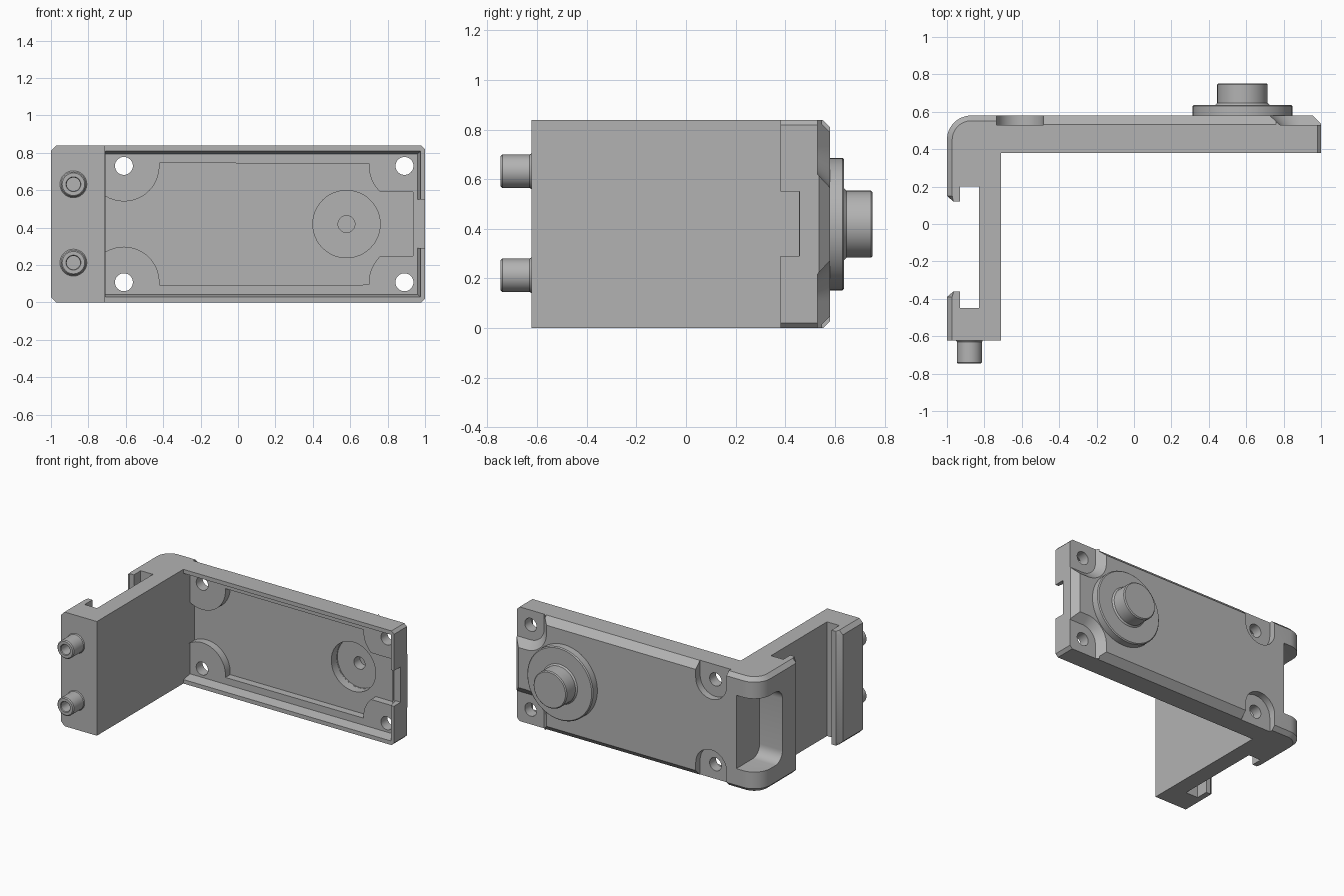
import bpy, bmesh, math

cube = bpy.data.objects.get("Cube")
if cube:
    bpy.data.objects.remove(cube, do_unlink=True)

H = 0.838       # bracket height
MID = H / 2

grey = bpy.data.materials.new("plain_grey")
grey.use_nodes = True
grey.diffuse_color = (0.45, 0.45, 0.45, 1)
grey.node_tree.nodes["Principled BSDF"].inputs["Base Color"].default_value = (0.45, 0.45, 0.45, 1)


def finish(name, bm):
    bmesh.ops.recalc_face_normals(bm, faces=bm.faces)
    me = bpy.data.meshes.new(name)
    bm.to_mesh(me)
    bm.free()
    me.materials.append(grey)
    ob = bpy.data.objects.new(name, me)
    bpy.context.scene.collection.objects.link(ob)
    return ob


def place(axis, p, t):
    return {"x": (t, p[0], p[1]), "y": (p[0], t, p[1]), "z": (p[0], p[1], t)}[axis]


def loft(name, axis, sections):
    """Closed solid through matching outlines, each given as (position, points)."""
    bm = bmesh.new()
    rings = [[bm.verts.new(place(axis, p, t)) for p in pts] for t, pts in sections]
    bm.faces.new(rings[0])
    bm.faces.new(rings[-1])
    for a, b in zip(rings, rings[1:]):
        for i in range(len(a)):
            j = (i + 1) % len(a)
            bm.faces.new((a[i], a[j], b[j], b[i]))
    return finish(name, bm)


def arc(cx, cy, r, a0, a1, n=16):
    return [(cx + r * math.cos(math.radians(a0 + (a1 - a0) * i / n)),
             cy + r * math.sin(math.radians(a0 + (a1 - a0) * i / n))) for i in range(n + 1)]


def rect(x0, x1, z0, z1):
    return [(x0, z0), (x1, z0), (x1, z1), (x0, z1)]


def flip(pts):
    return [(x, H - z) for x, z in pts]


def same(pts):
    return pts


def lathe(name, cx, cz, profile, n=48):
    """Spin (radius, y) points about a y axis line."""
    bm = bmesh.new()
    rings = []
    for r, y in profile:
        if r == 0:
            rings.append([bm.verts.new((cx, y, cz))] * n)
        else:
            rings.append([bm.verts.new((cx + px, y, cz + pz)) for px, pz in arc(0, 0, r, 0, 360, n)[:-1]])
    for a, b in zip(rings, rings[1:]):
        for i in range(n):
            j = (i + 1) % n
            bm.faces.new(list(dict.fromkeys((a[i], a[j], b[j], b[i]))))
    return finish(name, bm)


cutters = []


def cut(axis, pts, lo, hi, end=None):
    ob = loft("cutter", axis, [(lo, pts), (hi, end or pts)])
    ob.hide_render = True
    cutters.append(ob)


def outline(d):
    """Plan of the bracket, its outer side drawn in by d."""
    pts = [(1, 0.38), (1, 0.58 - d)] + arc(-0.87, 0.45, 0.13 - d, 90, 180, 12)
    return pts + [(d - 1, 0.15), (-0.965, 0.12), (-0.93, 0.12), (-0.93, 0.20), (-0.83, 0.20),
                  (-0.83, -0.45), (-0.93, -0.45), (-0.93, -0.36), (-0.965, -0.36),
                  (d - 1, -0.39), (d - 1, -0.623), (-0.71, -0.623), (-0.71, 0.38)]


# L-shaped body with the hooked channel and a bevelled outer rim
B = 0.028
body = loft("bracket_body", "z", [(0, outline(B)), (B, outline(0)), (H - B, outline(0)), (H, outline(B))])

# Front cavity with sloped rim, and its deeper floor leaving rounded bosses
cut("y", rect(-0.7085, 0.985, 0.022, H - 0.022), 0.34, 0.455, rect(-0.7085, 0.96, 0.043, H - 0.043))
upper = arc(-0.61, 0.73, 0.19, 238.5, 364.5) + arc(0.89, 0.73, 0.19, 176, 227.5) + [(0.935, 0.59)]
cut("y", upper + flip(upper)[::-1], 0.43, 0.51)

# Long chamfers and clipped end corners
for side in (same, flip):
    cut("x", side([(0.522, H + 0.01), (0.6, H + 0.01), (0.6, H - 0.068)]), -0.49, 0.76)
    cut("y", side([(1.01, H - 0.03), (1.01, H + 0.01), (0.97, H + 0.01)]), 0.3, 0.7)

# End chamfer, end notch and corner slot
cut("z", [(0.945, 0.59), (1.02, 0.59), (1.02, 0.515)], -0.1, H + 0.1)
cut("y", rect(0.945, 1.1, 0.29, 0.55), 0.3, 0.458)
r = 0.08
slot = (arc(0.31 + r, 0.15 + r, r, 270, 180, 8) + arc(0.31 + r, H - 0.15 - r, r, 180, 90, 8)
        + [(0.7, H - 0.15), (0.7, 0.15)])
cut("x", slot, -1.1, -0.815)


def end_recess(r):
    return [(0.89 - r, 0.95)] + arc(0.89, 0.73, r, 180, 270) + [(1.1, 0.73 - r), (1.1, 0.95)]


# Screw recesses on the back and the screw holes
for side in (same, flip):
    cut("y", side(end_recess(0.11)), 0.53, 0.595, side(end_recess(0.18)))
    cut("y", side([(-0.735, 0.95)] + arc(-0.61, 0.73, 0.125, 180, 360) + [(-0.485, 0.95)]), 0.529, 0.65)
    for x in (-0.61, 0.89):
        cut("y", side(arc(x, 0.73, 0.048, 0, 360, 32)[:-1]), 0.3, 0.7)

# Round opening behind the pivot boss
cut("y", arc(0.58, MID, 0.18, 0, 360, 48)[:-1], 0.4, 0.7)

for c in cutters:
    m = body.modifiers.new("cut", "BOOLEAN")
    m.operation = "DIFFERENCE"
    m.solver = "EXACT"
    m.object = c
bpy.context.view_layer.update()
cut_mesh = bpy.data.meshes.new_from_object(body.evaluated_get(bpy.context.evaluated_depsgraph_get()))
body.modifiers.clear()
body.data = cut_mesh
for c in cutters:
    bpy.data.objects.remove(c, do_unlink=True)

# Pivot boss: flange and pin, hollowed from the front
boss = lathe("pivot_boss", 0.58, MID,
             [(0, 0.65), (0.045, 0.65), (0.045, 0.58), (0.179, 0.58), (0.179, 0.572),
              (0.267, 0.572), (0.267, 0.63), (0.26, 0.637), (0.145, 0.637), (0.135, 0.647),
              (0.135, 0.745), (0.128, 0.752), (0, 0.752)])

# Hollow pegs on the end of the arm
pegs = [lathe("end_peg", -0.88, z,
              [(0, -0.66), (0.036, -0.66), (0.036, -0.742), (0.04, -0.747), (0.06, -0.747),
               (0.067, -0.74), (0.067, -0.63), (0.072, -0.623), (0.072, -0.61), (0, -0.61)], 32)
        for z in (0.213, 0.632)]

bpy.ops.object.select_all(action="DESELECT")
for ob in [body, boss] + pegs:
    ob.select_set(True)
bpy.context.view_layer.objects.active = body
bpy.ops.object.shade_smooth_by_angle(angle=math.radians(30))
